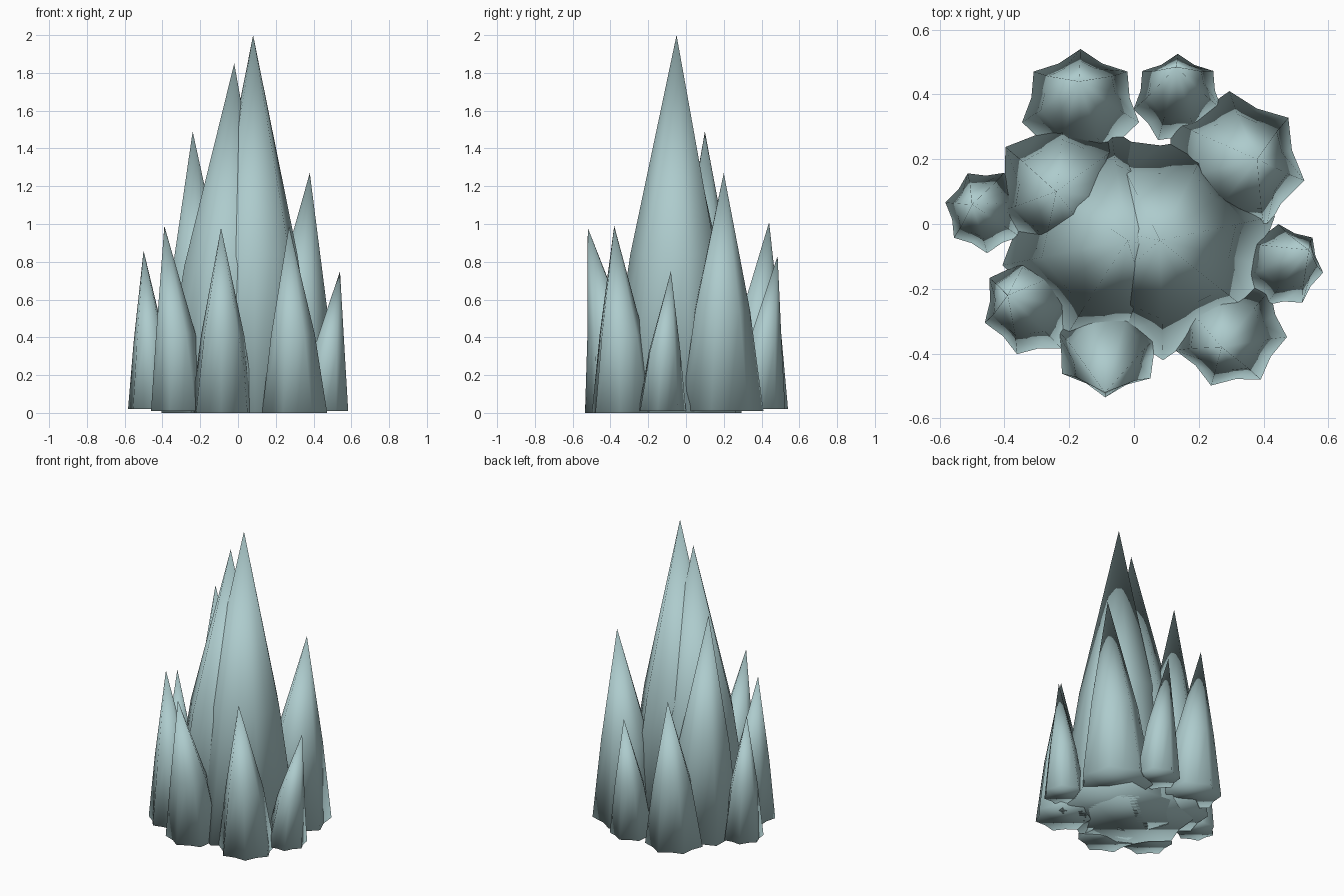
import bpy, bmesh, math

if "Cube" in bpy.data.objects:
    bpy.data.objects.remove(bpy.data.objects["Cube"])

SIDES = 7


def crystal(name, centre, radius, turn, apex, z0=0.0, waist=0.67):
    """Leaning seven-ridged spike: lightly fluted base, narrower middle ring, tip."""
    bm = bmesh.new()
    rings = []
    # height fraction, lean fraction, ridge radius, groove radius
    for t, lean, ridge, groove in ((0.0, 0.0, 1.0, 0.84),
                                   (0.42, 0.28, waist, waist * 0.90)):
        cx = centre[0] + (apex[0] - centre[0]) * lean
        cy = centre[1] + (apex[1] - centre[1]) * lean
        z = z0 + (apex[2] - z0) * t
        ring = []
        for i in range(SIDES * 2):
            a = math.radians(turn) + math.pi * i / SIDES
            r = radius * (groove if i % 2 else ridge)
            ring.append(bm.verts.new((cx + r * math.cos(a), cy + r * math.sin(a), z)))
        rings.append(ring)
    tip = bm.verts.new(apex)
    low, mid = rings
    bm.faces.new(low[::-1])
    n = len(low)
    for i in range(n):
        j = (i + 1) % n
        bm.faces.new((low[i], low[j], mid[j], mid[i]))
        bm.faces.new((mid[i], mid[j], tip))
    # smooth all over, including the rim of the base
    for f in bm.faces:
        f.smooth = True
    mesh = bpy.data.meshes.new(name)
    bm.to_mesh(mesh)
    bm.free()
    mesh.materials.append(mat)
    obj = bpy.data.objects.new(name, mesh)
    bpy.context.collection.objects.link(obj)


mat = bpy.data.materials.new("pale_crystal")
mat.diffuse_color = (0.42, 0.60, 0.61, 1)
mat.use_nodes = True
mat.node_tree.nodes["Principled BSDF"].inputs["Base Color"].default_value = mat.diffuse_color

# tall crystals in the middle
crystal("main_crystal", (0.085, -0.06), 0.36, 65, (0.08, -0.05, 2.0), 0.0, 0.66)
crystal("second_crystal", (-0.07, -0.05), 0.345, 193, (-0.02, -0.05, 1.85), 0.0, 0.68)
crystal("back_left_tall_crystal", (-0.20, 0.10), 0.24, 145, (-0.24, 0.10, 1.49), 0.01)
crystal("back_right_tall_crystal", (0.30, 0.18), 0.23, 40, (0.38, 0.20, 1.27), 0.01)

# short crystals around the rim
crystal("back_left_crystal", (-0.165, 0.355), 0.185, 90, (-0.17, 0.44, 1.01), 0.02)
crystal("back_right_crystal", (0.135, 0.385), 0.14, 90, (0.13, 0.485, 0.83), 0.02)
crystal("right_crystal", (0.455, -0.13), 0.13, 94, (0.54, -0.08, 0.75), 0.01)
crystal("front_right_crystal", (0.295, -0.33), 0.178, -6, (0.27, -0.38, 0.99), 0.0)
crystal("front_crystal", (-0.08, -0.36), 0.175, -93, (-0.09, -0.52, 0.98), 0.0)
crystal("front_left_crystal", (-0.31, -0.25), 0.16, 200, (-0.39, -0.22, 0.99), 0.01)
crystal("left_crystal", (-0.455, 0.04), 0.13, 168, (-0.50, 0.06, 0.86), 0.02)
